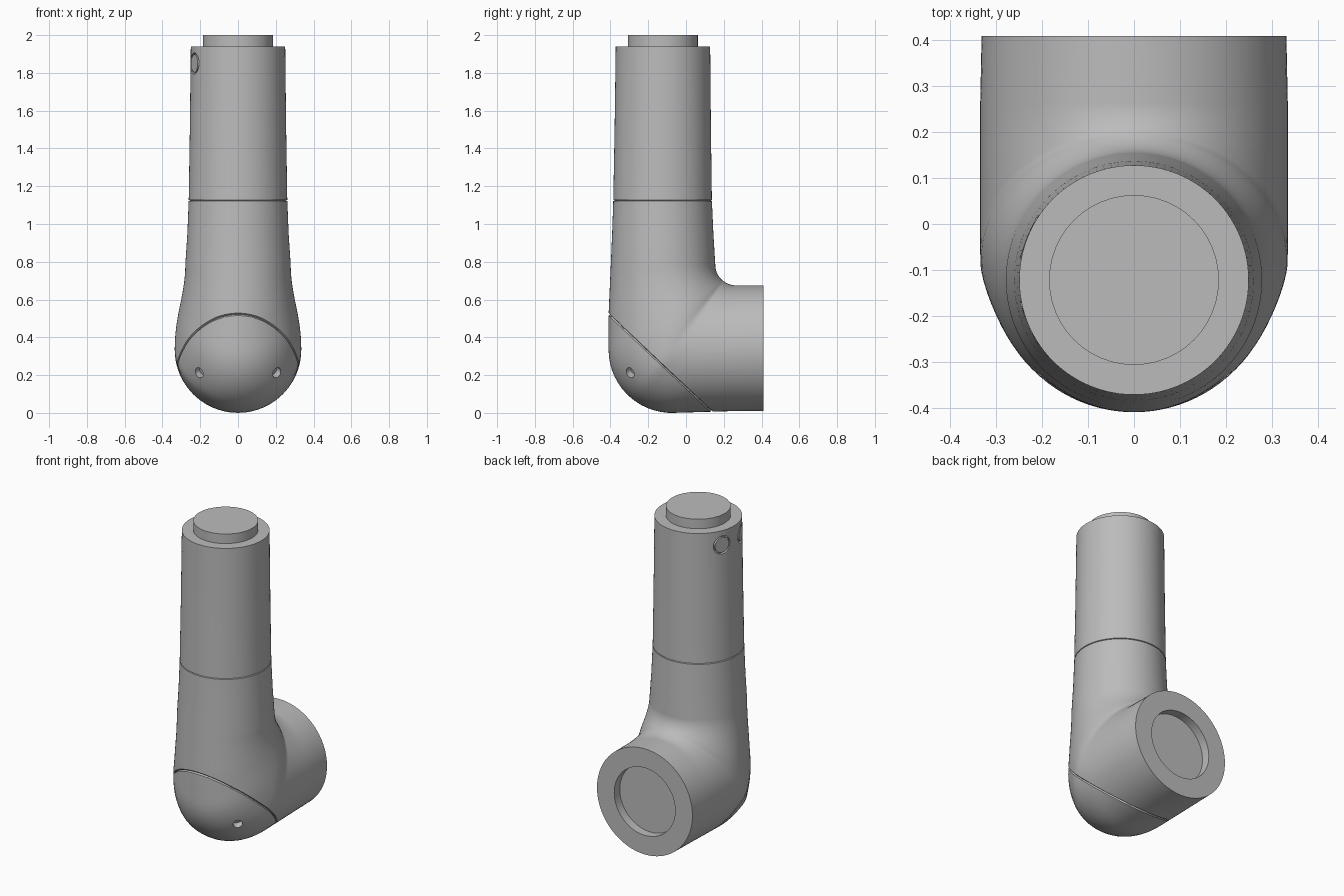
import bpy, bmesh, math
from mathutils import Vector

old = bpy.data.objects.get("Cube")
if old:
    bpy.data.objects.remove(old, do_unlink=True)

SIDES = 96
COL_Y = -0.122

grey = bpy.data.materials.new("light grey")
grey.use_nodes = True
grey.diffuse_color = (0.5, 0.5, 0.5, 1)
grey.node_tree.nodes["Principled BSDF"].inputs["Base Color"].default_value = (0.5, 0.5, 0.5, 1)


def finish(bm, name):
    bmesh.ops.recalc_face_normals(bm, faces=bm.faces[:])
    mesh = bpy.data.meshes.new(name)
    bm.to_mesh(mesh)
    bm.free()
    mesh.materials.append(grey)
    obj = bpy.data.objects.new(name, mesh)
    bpy.context.collection.objects.link(obj)
    return obj


def activate(obj):
    bpy.ops.object.select_all(action="DESELECT")
    obj.select_set(True)
    bpy.context.view_layer.objects.active = obj


def smooth(obj):
    activate(obj)
    bpy.ops.object.shade_smooth_by_angle(angle=math.radians(30))


def cylinder(name, centre, axis, radius, depth):
    bm = bmesh.new()
    bmesh.ops.create_cone(bm, cap_ends=True, segments=48, radius1=radius, radius2=radius, depth=depth)
    obj = finish(bm, name)
    obj.rotation_euler = Vector(axis).to_track_quat("Z", "Y").to_euler()
    obj.location = centre
    return obj


def cut(target, cutter):
    cutter.hide_render = True
    mod = target.modifiers.new("cut", "BOOLEAN")
    mod.operation, mod.solver, mod.object = "DIFFERENCE", "EXACT", cutter
    activate(target)
    bpy.ops.object.modifier_apply(modifier=mod.name)
    bpy.data.objects.remove(cutter, do_unlink=True)


def ring(bm, inner, outer, centre, width):
    """Oval section from two half ellipses; points are (y, z)."""
    verts = []
    for i in range(SIDES):
        a = math.tau * i / SIDES
        s = math.sin(a)
        end = inner if s > 0 else outer
        y, z = (c + (e - c) * abs(s) for c, e in zip(centre, end))
        verts.append(bm.verts.new((width * math.cos(a), y, z)))
    return verts


def groove(bm, point, normal, half=0.005, depth=0.008):
    """Score a V-shaped seam around the body where a plane meets it."""
    point, normal = Vector(point), Vector(normal).normalized()
    for offset in (-half, half, 0):
        geom = bm.verts[:] + bm.edges[:] + bm.faces[:]
        res = bmesh.ops.bisect_plane(bm, geom=geom, plane_co=point + normal * offset, plane_no=normal, dist=1e-6)
    bm.normal_update()
    seam = [v for v in res["geom_cut"] if isinstance(v, bmesh.types.BMVert)]
    moves = [(v, v.normal.copy()) for v in seam]
    for v, n in moves:
        v.co -= n * depth


# Elbow outline: a ray from the pivot of the inner fillet meets the outer wall
PIVOT_Y, PIVOT_Z, FILLET = 0.265, 0.785, 0.11
BALL_Y, BALL_R = -0.075, 0.335


def outer_point(c, s):
    if c > 1e-6:
        t = (PIVOT_Y + BALL_R - BALL_Y) / c
        z = PIVOT_Z - t * s
        if z >= BALL_R:
            return (BALL_Y - BALL_R + max(0, z - 0.52) * 0.045, z)
    t = PIVOT_Z / s
    y = PIVOT_Y - t * c
    if y >= BALL_Y:
        return (y, 0.01 * (y - BALL_Y) / 0.34)
    dy, dz = PIVOT_Y - BALL_Y, PIVOT_Z - BALL_R
    b = dy * c + dz * s
    t = b + math.sqrt(b * b - dy * dy - dz * dz + BALL_R ** 2)
    return (PIVOT_Y - t * c, PIVOT_Z - t * s)


# Body: one loft down the column, round the elbow and out along the barrel
bm = bmesh.new()
rings = []
for z, r, y in ((1.94, 0.25, COL_Y), (1.5, 0.255, -0.123), (1.125, 0.261, -0.124), (0.95, 0.268, -0.123)):
    rings.append(ring(bm, (y + r, z), (y - r, z), (y, z), r))
STEPS = 40
for i in range(STEPS + 1):
    angle = math.pi / 2 * i / STEPS
    c, s = math.cos(angle), math.sin(angle)
    t = (PIVOT_Y - COL_Y) / (c + 0.1 * s)
    if s > 0:
        t = min(t, (PIVOT_Z - BALL_R) / s)
    mid = (PIVOT_Y - t * c, PIVOT_Z - t * s)
    u = min(1, (PIVOT_Z - mid[1]) / (PIVOT_Z - BALL_R))
    width = 0.279 + 0.056 * u * u * (3 - 2 * u)
    inner = (PIVOT_Y - FILLET * c, PIVOT_Z - FILLET * s)
    rings.append(ring(bm, inner, outer_point(c, s), mid, width))
# Barrel end with its round recess
for y, r in ((0.41, 0.332), (0.41, 0.212), (0.355, 0.212)):
    z = 0.342
    rings.append(ring(bm, (y, z + r), (y, z - r), (y, z), r))
for a, b in zip(rings, rings[1:]):
    for i in range(SIDES):
        j = (i + 1) % SIDES
        bm.faces.new((a[i], a[j], b[j], b[i]))
bm.faces.new(rings[0])
bm.faces.new(rings[-1])
bmesh.ops.recalc_face_normals(bm, faces=bm.faces[:])

# Seams round the column and the front cap
groove(bm, (0, 0, 1.125), (0, 0, 1), half=0.003)
groove(bm, (0, -0.41, 0.522), (0, 0.52, 0.55))
body = finish(bm, "arm_body")

# Screw holes in the front cap
for side in (-1, 1):
    axis = Vector((0.21 * side, -0.225, -0.125)).normalized()
    surface = Vector((0, BALL_Y, BALL_R)) + axis * BALL_R
    cut(body, cylinder("hole_cutter", surface, axis, 0.028, 0.09))

# Round plugs set into the upper column
for name, angle in (("front_plug", 202), ("rear_plug", 158)):
    a = math.radians(angle)
    axis = Vector((math.cos(a), math.sin(a), 0))
    surface = Vector((0, COL_Y, 1.85)) + axis * 0.25
    cut(body, cylinder("plug_cutter", surface, axis, 0.056, 0.03))
    smooth(cylinder(name, surface - axis * 0.012, axis, 0.047, 0.022))
smooth(body)

# Spigot on top
smooth(cylinder("top_spigot", (0, COL_Y, 1.965), (0, 0, 1), 0.185, 0.07))
